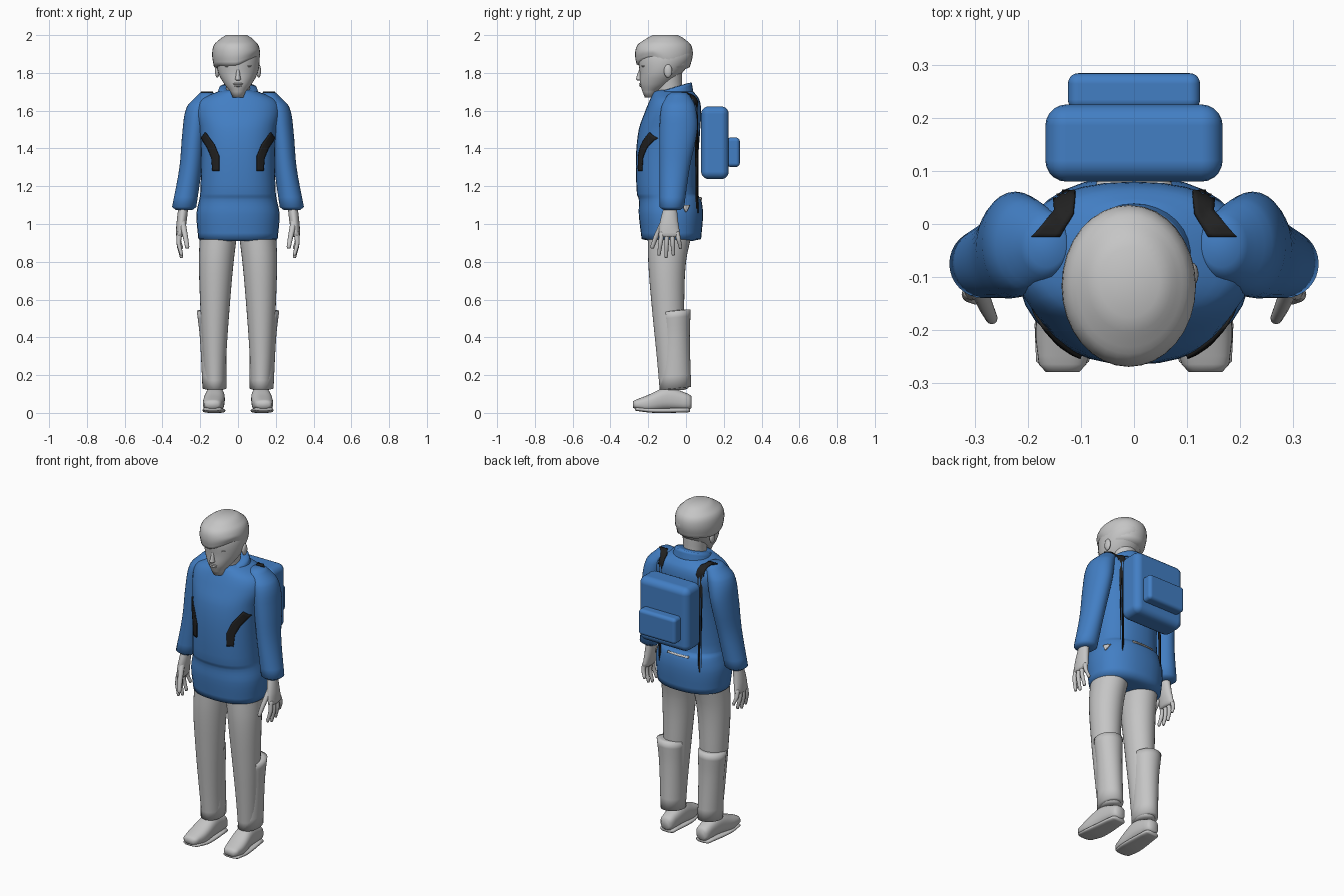
import bpy, bmesh, math
from mathutils import Vector
from mathutils.bvhtree import BVHTree

cube = bpy.data.objects.get("Cube")
if cube:
    bpy.data.objects.remove(cube, do_unlink=True)


def material(name, *rgb):
    mat = bpy.data.materials.new(name)
    mat.use_nodes = True
    mat.diffuse_color = (*rgb, 1)
    shader = mat.node_tree.nodes["Principled BSDF"]
    shader.inputs["Base Color"].default_value = (*rgb, 1)
    return mat


GREY = material("light grey", .56, .56, .56)
BLUE = material("blue", .055, .21, .55)
BLACK = material("black", .015, .015, .015)


def add_object(name, bm, mat, mirror=False):
    bmesh.ops.recalc_face_normals(bm, faces=bm.faces)
    mesh = bpy.data.meshes.new(name)
    bm.to_mesh(mesh)
    bm.free()
    mesh.materials.append(mat)
    mesh.shade_smooth()
    obj = bpy.data.objects.new(name, mesh)
    bpy.context.collection.objects.link(obj)
    if mirror:
        obj.modifiers.new("mirror", "MIRROR").use_mirror_merge = False
    return obj


def refine(rings, steps=4):
    """Run a smooth curve through the given rings."""
    def slope(i):
        before, after = rings[max(i - 1, 0)], rings[min(i + 1, len(rings) - 1)]
        return [(q - p) / (after[0] - before[0]) for p, q in zip(before, after)]

    result = []
    for i in range(len(rings) - 1):
        start, end = rings[i], rings[i + 1]
        length = end[0] - start[0]
        for k in range(steps):
            f = k / steps
            g = 1 - f
            result.append([
                g * g * (p * (1 + 2 * f) + f * length * m) + f * f * (q * (3 - 2 * f) - g * length * n)
                for p, q, m, n in zip(start, end, slope(i), slope(i + 1))])
    return result + [rings[-1]]


def domed_end(ring, neighbour, dome):
    """A smaller ring just beyond an end, to round it off."""
    height, half_width, low, high, x = ring
    inset = (high - low) * .15
    height += math.copysign(dome, height - neighbour[0])
    return [height, half_width * .7, low + inset, high - inset, x]


def loft(name, rings, mat=GREY, axis="z", mirror=False, power=2, dome=.01,
         tilt=0, reshape=None, sides=32):
    """Skin rings given as (position, half width, low depth, high depth, x)."""
    rings = refine([list(r) + [0] * (5 - len(r)) for r in rings])
    rings = [domed_end(rings[0], rings[1], dome), *rings, domed_end(rings[-1], rings[-2], dome)]
    bm = bmesh.new()
    loops = []
    for position, half_width, low, high, x in rings:
        loop = []
        for i in range(sides):
            angle = math.tau * i / sides
            c, s = math.cos(angle), math.sin(angle)
            u = math.copysign(abs(c) ** (2 / power), c) * half_width
            v = math.copysign(abs(s) ** (2 / power), s) * (high - low) / 2
            along, depth = position + tilt * v, (low + high) / 2 + v
            co = Vector((x + u, depth, along) if axis == "z" else (x + u, along, depth))
            loop.append(bm.verts.new(reshape(co) if reshape else co))
        loops.append(loop)
    for lower, upper in zip(loops, loops[1:]):
        for i in range(sides):
            bm.faces.new((lower[i - 1], lower[i], upper[i], upper[i - 1]))
    bm.faces.new(loops[0])
    bm.faces.new(loops[-1])
    return add_object(name, bm, mat, mirror)


def digit(name, path, radius):
    """Finger or thumb that tapers along its joints."""
    rings = []
    for k, (x, y, z) in enumerate(path):
        r = radius * (1 - k / 6)
        rings.append((z, r, y - r, y + r, x))
    loft(name, rings, mirror=True, sides=12)


def place(bm, centre, size):
    for v in bm.verts:
        v.co = Vector(p * q + c for p, q, c in zip(v.co, size, centre))


def ellipsoid(name, centre, size, mirror=False):
    bm = bmesh.new()
    bmesh.ops.create_uvsphere(bm, u_segments=16, v_segments=10, radius=1)
    place(bm, centre, size)
    add_object(name, bm, GREY, mirror)


def rounded_box(name, centre, size, radius):
    bm = bmesh.new()
    bmesh.ops.create_cube(bm, size=1)
    place(bm, centre, size)
    bevel = add_object(name, bm, BLUE).modifiers.new("rounding", "BEVEL")
    bevel.width, bevel.segments, bevel.harden_normals = radius, 5, True


def patch(name, stations, origin, direction, targets, mat, mirror=False):
    """Lay a thin strip on the targets by casting its outline onto them."""
    depsgraph = bpy.context.evaluated_depsgraph_get()
    trees = [BVHTree.FromObject(target, depsgraph) for target in targets]
    direction = Vector(direction)
    bm = bmesh.new()
    rows, steps = [], 6
    for k in range((len(stations) - 1) * steps + 1):
        i = min(k // steps, len(stations) - 2)
        left, right = (Vector(p).lerp(Vector(q), k / steps - i)
                       for p, q in zip(stations[i], stations[i + 1]))
        row = []
        for j in range(steps):
            start = Vector(origin(*left.lerp(right, j / (steps - 1))))
            hits = [tree.ray_cast(start, direction) for tree in trees]
            hits = [hit for hit in hits if hit[0] is not None]
            nearest = min(hits, key=lambda hit: hit[3], default=None)
            row.append(bm.verts.new(nearest[0] - direction * .004) if nearest else None)
        rows.append(row)
    for row, following in zip(rows, rows[1:]):
        for j in range(steps - 1):
            quad = (row[j], row[j + 1], following[j + 1], following[j])
            if None not in quad:
                bm.faces.new(quad)
    solid = add_object(name, bm, mat, mirror).modifiers.new("thickness", "SOLIDIFY")
    solid.thickness, solid.offset = .007, 0


# Sweater with a waist fold, sleeves and a collar that rises at the back
torso = loft("sweater_body", [
    (.92, .21, -.235, .08), (1.05, .22, -.25, .09), (1.13, .205, -.25, .08),
    (1.16, .2, -.26, .06), (1.35, .195, -.265, .065), (1.5, .205, -.25, .075),
    (1.6, .225, -.215, .08), (1.66, .2, -.19, .07), (1.7, .11, -.17, .04)], BLUE, power=2.3)
sleeves = loft("sleeves", [
    (1.68, .05, -.1, .02, .165), (1.62, .066, -.13, .05, .205), (1.5, .065, -.14, .06, .228),
    (1.3, .06, -.14, .02, .25), (1.09, .064, -.14, -.01, .285)], BLUE, mirror=True, dome=.015)
loft("collar", [(1.66, .12, -.17, .04), (1.72, .1, -.17, .03)], BLUE, tilt=.3, dome=.002)

# Backpack with outer pocket, and its straps lying on the sweater
rounded_box("backpack", (0, .153, 1.43), (.335, .146, .385), .04)
rounded_box("backpack_pocket", (0, .25, 1.38), (.25, .07, .155), .02)
clothes = [torso, sleeves]
patch("front_straps", [((.172, 1.485), (.194, 1.455)), ((.125, 1.42), (.16, 1.4)),
                       ((.1, 1.36), (.14, 1.35)), ((.1, 1.28), (.134, 1.28))],
      lambda a, b: (a, -2, b), (0, 1, 0), clothes, BLACK, True)
patch("shoulder_straps", [((.11, .07), (.153, .07)), ((.115, .02), (.15, .025)),
                          ((.14, -.025), (.195, -.025))],
      lambda a, b: (a, b, 4), (0, 0, -1), clothes, BLACK, True)
patch("back_waist_gap", [((-.07, 1.13), (-.07, 1.14)), ((.07, 1.13), (.07, 1.14))],
      lambda a, b: (a, 2, b), (0, -1, 0), [torso], GREY)
patch("side_badge", [((-.02, 1.1), (.02, 1.1)), ((-.003, 1.065), (.003, 1.065))],
      lambda a, b: (2, a, b), (-1, 0, 0), [torso], GREY)

# Trousers, loose lower leg covers and shoes
loft("trouser_legs", [
    (.98, .1, -.2, .04, .1), (.8, .092, -.2, 0, .115), (.55, .077, -.18, -.01, .122),
    (.3, .062, -.155, -.01, .124), (.13, .055, -.14, .01, .122)], mirror=True)
loft("leg_covers", [
    (.54, .08, -.135, .025, .138), (.4, .07, -.13, .02, .132),
    (.13, .064, -.14, .027, .124)], mirror=True, tilt=.1, dome=.003)
loft("shoes", [
    (.015, .04, .015, .1, .12), (-.1, .052, .015, .135, .122), (-.2, .056, .005, .095, .13),
    (-.265, .045, .02, .07, .135)], axis="y", mirror=True, power=2.5, dome=.015)
loft("shoe_soles", [
    (.01, .045, .002, .027, .12), (-.17, .06, 0, .025, .127), (-.26, .05, .01, .03, .135)],
    axis="y", mirror=True, power=3)

# Hands: palm, four fingers fanned front to back, thumb
loft("palms", [
    (1.1, .026, -.115, -.05, .288), (1, .026, -.14, -.04, .3),
    (.94, .02, -.145, -.03, .308)], mirror=True)
for k, label in enumerate(("index", "middle", "ring", "little")):
    fan = (k - 1.4) * .027
    tip = .83 + .012 * (k - 1) ** 2
    digit(label + "_fingers", [(.31, fan - .09, .95), (.313, fan * 1.2 - .09, (.95 + tip) / 2),
                               (.3, fan * 1.4 - .09, tip)], .014)
digit("thumbs", [(.296, -.115, 1.02), (.28, -.155, .94), (.269, -.178, .88)], .017)

# Neck and head
loft("neck", [(1.62, .07, -.15, 0), (1.7, .062, -.155, -.02), (1.82, .075, -.16, -.02)])
loft("head", [
    (1.7, .04, -.23, -.15), (1.74, .072, -.243, -.08), (1.8, .104, -.245, -.02),
    (1.88, .114, -.252, .033), (1.95, .095, -.23, .02)], dome=.03)


def sweep_fringe(co):
    # Lift the front rim of the hair towards the parting, drop it at the nape
    front = min(1, max(0, (-.1 - co.y) / .08))
    lift = front * .45 * max(0, co.x) - (1 - front) * .015
    co.z += lift * max(0, (1.93 - co.z) / .085)
    return co


loft("hair", [
    (1.845, .118, -.262, .02, -.01), (1.9, .127, -.27, .036, -.01),
    (1.95, .116, -.255, .025, -.01), (1.985, .08, -.205, -.015, -.008)],
    dome=.015, reshape=sweep_fringe)

# Facial features
loft("nose", [(1.765, .016, -.265, -.22), (1.785, .012, -.26, -.22), (1.84, .007, -.24, -.22)],
     dome=.004)
ellipsoid("upper_lip", (0, -.24, 1.742), (.026, .009, .005))
ellipsoid("lower_lip", (0, -.239, 1.732), (.022, .009, .006))
ellipsoid("eyes", (.045, -.216, 1.815), (.019, .012, .009), True)
ellipsoid("brows", (.046, -.222, 1.836), (.026, .014, .006), True)
ellipsoid("ears", (.11, -.095, 1.81), (.012, .022, .035), True)
